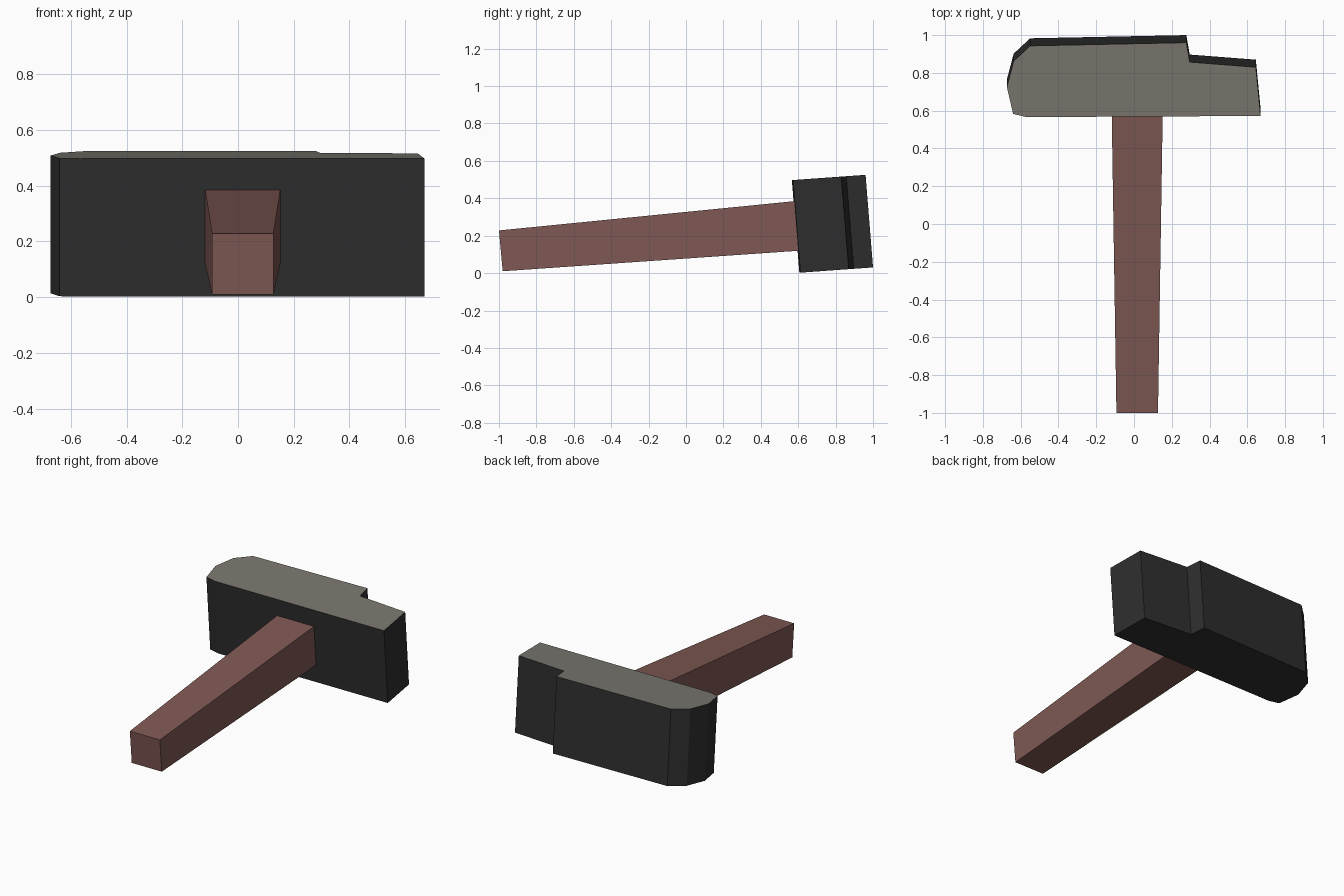
import bpy, bmesh

if "Cube" in bpy.data.objects:
    bpy.data.objects.remove(bpy.data.objects["Cube"])


def material(name, rgb):
    m = bpy.data.materials.new(name)
    m.diffuse_color = (*rgb, 1)
    m.use_nodes = True
    m.node_tree.nodes["Principled BSDF"].inputs["Base Color"].default_value = m.diffuse_color
    return m


def loft(name, ring_a, ring_b, mats):
    """Solid between two matching rings; ring_b cap is the last face."""
    bm = bmesh.new()
    a = [bm.verts.new(p) for p in ring_a]
    b = [bm.verts.new(p) for p in ring_b]
    n = len(a)
    for i in range(n):
        j = (i + 1) % n
        bm.faces.new((a[i], a[j], b[j], b[i]))
    bm.faces.new(a[::-1])
    cap = bm.faces.new(b)
    if len(mats) > 1:
        cap.material_index = 1
    bmesh.ops.recalc_face_normals(bm, faces=bm.faces[:])
    me = bpy.data.meshes.new(name)
    bm.to_mesh(me)
    bm.free()
    for m in mats:
        me.materials.append(m)
    ob = bpy.data.objects.new(name, me)
    bpy.context.collection.objects.link(ob)
    return ob


wood = material("brown wood", (0.21, 0.098, 0.087))
dark = material("dark iron", (0.027, 0.027, 0.027))
grey = material("worn grey", (0.195, 0.185, 0.158))

# Hammer head: notched, rounded-nose profile extruded along a tilted axis
profile = [(-0.57, 0.566), (0.67, 0.572), (0.645, 0.83), (0.295, 0.857),
           (0.277, 0.96), (-0.55, 0.943), (-0.637, 0.862), (-0.673, 0.725),
           (-0.64, 0.583)]
top = [(x, y, 0.497 + (y - 0.566) * 0.072) for x, y in profile]
bottom = [(x, y + 0.04, z - 0.495) for x, y, z in top]
loft("hammer_head", bottom, top, [dark, grey])


# Handle: square bar, thickening toward the head
def bar_ring(x0, x1, y_low, z_low, y_high, z_high):
    return [(x0, y_low, z_low), (x1, y_low, z_low),
            (x1, y_high, z_high), (x0, y_high, z_high)]


loft("handle", bar_ring(-0.093, 0.127, -0.98, 0.01, -1.0, 0.228),
     bar_ring(-0.118, 0.152, 0.61, 0.12, 0.585, 0.385), [wood])
